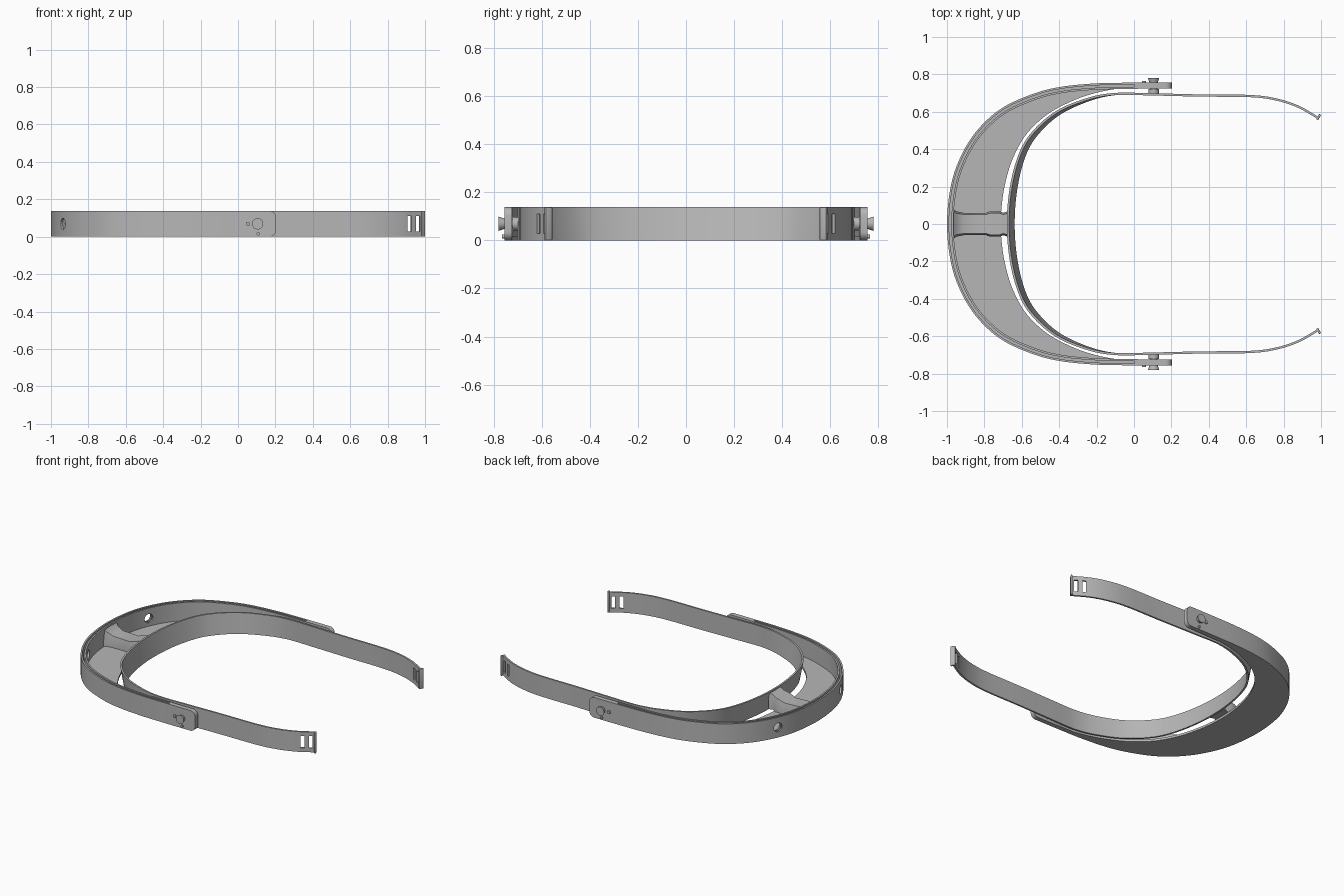
import bpy, bmesh, math
from mathutils import Vector, Matrix

if "Cube" in bpy.data.objects:
    bpy.data.objects.remove(bpy.data.objects["Cube"], do_unlink=True)

H = 0.138          # height of every band
MID = H / 2

grey = bpy.data.materials.new("plain_grey")
grey.use_nodes = True
grey.diffuse_color = (0.47, 0.47, 0.47, 1)
grey.node_tree.nodes["Principled BSDF"].inputs["Base Color"].default_value = (0.47, 0.47, 0.47, 1)


def finish(name, bm, bevel=0.0):
    """Turn a bmesh into a shaded object."""
    bmesh.ops.recalc_face_normals(bm, faces=bm.faces)
    mesh = bpy.data.meshes.new(name)
    bm.to_mesh(mesh)
    bm.free()
    mesh.materials.append(grey)
    obj = bpy.data.objects.new(name, mesh)
    bpy.context.collection.objects.link(obj)
    activate(obj)
    if bevel:
        mod = obj.modifiers.new("bevel", 'BEVEL')
        mod.width, mod.segments, mod.limit_method = bevel, 3, 'ANGLE'
        bpy.ops.object.modifier_apply(modifier="bevel")
    bpy.ops.object.shade_smooth_by_angle(angle=math.radians(35))
    return obj


def activate(obj):
    bpy.ops.object.select_all(action='DESELECT')
    obj.select_set(True)
    bpy.context.view_layer.objects.active = obj


def curve(points, steps=8):
    """Smooth curve through half of a path, mirrored across y = 0."""
    pts = [Vector(p) for p in points]
    pts += [Vector((p.x, -p.y)) for p in reversed(pts[:-1])]
    ext = [2 * pts[0] - pts[1]] + pts + [2 * pts[-1] - pts[-2]]
    out = []
    for a, b, c, d in zip(ext, ext[1:], ext[2:], ext[3:]):
        for i in range(steps):
            t = i / steps
            out.append(0.5 * (2 * b + (c - a) * t + (2 * a - 5 * b + 4 * c - d) * t ** 2
                              + (3 * b - a - 3 * c + d) * t ** 3))
    return out + [pts[-1]]


def loft(name, rings, bevel=0.0):
    """Join closed cross-sections and cap both ends."""
    bm = bmesh.new()
    loops = [[bm.verts.new(co) for co in ring] for ring in rings]
    n = len(loops[0])
    for r, s in zip(loops, loops[1:]):
        for i in range(n):
            j = (i + 1) % n
            bm.faces.new((r[i], r[j], s[j], s[i]))
    bm.faces.new(loops[0])
    bm.faces.new(loops[-1])
    return finish(name, bm, bevel)


def sweep(name, path, section, lean=lambda p, z: 0.0):
    """Sweep an (inward offset, height) section along a path."""
    rings = []
    for i, p in enumerate(path):
        t = (path[min(i + 1, len(path) - 1)] - path[max(i - 1, 0)]).normalized()
        inward = Vector((-t.y, t.x))
        rings.append([(*(p + inward * (o + lean(p, z))), z) for o, z in section])
    return loft(name, rings)


def box(name, centre, size, angle=0.0, bevel=0.0):
    bm = bmesh.new()
    m = Matrix.Translation(centre) @ Matrix.Rotation(angle, 4, 'Z') @ Matrix.Diagonal((*size, 1))
    bmesh.ops.create_cube(bm, size=1, matrix=m)
    return finish(name, bm, bevel)


def cylinder(name, centre, r1, r2, depth, angle=0.0):
    """Cylinder lying along y, turned about z."""
    bm = bmesh.new()
    m = (Matrix.Translation(centre) @ Matrix.Rotation(angle, 4, 'Z')
         @ Matrix.Rotation(-math.pi / 2, 4, 'X'))
    bmesh.ops.create_cone(bm, cap_ends=True, segments=32, radius1=r1, radius2=r2,
                          depth=depth, matrix=m)
    return finish(name, bm)


def cut(target, cutter):
    activate(target)
    mod = target.modifiers.new("cut", 'BOOLEAN')
    mod.operation, mod.solver, mod.object = 'DIFFERENCE', 'EXACT', cutter
    bpy.ops.object.modifier_apply(modifier="cut")
    bpy.data.objects.remove(cutter, do_unlink=True)


# Outer band: double wall with an open groove along the top
outer_half = [(0.02, .756), (-.2, .752), (-.4, .732), (-.55, .692), (-.71, .617),
              (-.835, .505), (-.922, .37), (-.978, .21), (-1, 0)]
groove = [(0, 0), (.034, 0), (.034, H), (.023, H), (.023, .015), (.011, .015), (.011, H), (0, H)]
outer_band = sweep("outer_band", curve(outer_half), groove)

# Inner band with straps, its lower edge leaning inward at the middle
inner_half = [(.985, .574), (.88, .633), (.76, .672), (.62, .69), (.35, .693), (.1, .699),
              (-.1, .701), (-.25, .674), (-.42, .602), (-.55, .487), (-.62, .365),
              (-.665, .19), (-.68, 0)]


def lean(p, z):
    return 0.03 * max(0.0, (-p.x - 0.1) / 0.58) * (1 - z / H)


inner_band = sweep("inner_band", curve(inner_half),
                   [(0, 0), (.012, 0), (.012, H), (0, H)], lean)

# Crescent floor between the bands
rim = [(-.1, .742), (-.25, .735), (-.4, .715), (-.54, .68), (-.695, .607),
       (-.82, .497), (-.905, .366), (-.962, .208), (-.984, 0)]
edge = [(-.1, .722), (-.2, .702), (-.32, .662), (-.46, .588), (-.575, .48),
        (-.65, .345), (-.69, .21), (-.708, .09), (-.712, 0)]
loft("crescent_floor", [[(*a, 0), (*b, 0), (*b, .015), (*a, .015)]
                        for a, b in zip(curve(rim), curve(edge))])

# Saddle bridge joining the two bands: x, half width, bottom, top
saddle = [(-.97, .085, 0, .130), (-.95, .068, 0, .108), (-.91, .06, 0, .09),
          (-.79, .06, 0, .085), (-.77, .068, .005, .093), (-.72, .068, .015, .108),
          (-.70, .06, .02, .116), (-.672, .068, .02, .128)]
loft("bridge", [[(x, -w, b), (x, w, b), (x, w, (b + t) / 2), (x, w * .85, t),
                 (x, -w * .85, t), (x, -w, (b + t) / 2)] for x, w, b, t in saddle])

for side, s in (("left", -1), ("right", 1)):
    # Rounded end tab of the outer band
    bm = bmesh.new()
    corners = [(0, 0)]
    r = .035
    for cz, start in ((r, -90), (H - r, 0)):
        for k in range(7):
            a = math.radians(start + 15 * k)
            corners.append((.203 - r + r * math.cos(a), cz + r * math.sin(a)))
    corners.append((0, H))
    face = bm.faces.new([bm.verts.new((x, s * .756, z)) for x, z in corners])
    moved = bmesh.ops.extrude_face_region(bm, geom=[face])["geom"]
    bmesh.ops.translate(bm, vec=(0, -s * .032, 0),
                        verts=[v for v in moved if isinstance(v, bmesh.types.BMVert)])
    finish(side + "_end_tab", bm)

    # Pivot pin: shaft, collar, head and two small nubs
    cylinder(side + "_pin_shaft", (.105, s * .735, MID), .02, .02, .08)
    cylinder(side + "_pin_collar", (.105, s * .71, MID), .028, .028, .024)
    cylinder(side + "_pin_head", (.105, s * .768, MID),
             *((.022, .03) if s > 0 else (.03, .022)), .024)
    cylinder(side + "_side_nub", (.053, s * .758, MID), .011, .011, .014)
    cylinder(side + "_lower_nub", (.108, s * .758, .016), .009, .009, .014)

    # Strap tip with two slots
    tilt = -s * math.radians(30)
    box(side + "_strap_tip", (.987, s * .572, MID), (.012, .032, H), tilt, .003)
    for x, y in ((.917, .612), (.962, .587)):
        cut(inner_band, box("slot_cutter", (x, s * y, MID), (.024, .09, .082), tilt))

    # Round hole through both walls of the outer band
    cut(outer_band, cylinder("hole_cutter", (-.925, s * .335, MID), .03, .03, .12,
                             s * math.radians(67)))

for obj in (inner_band, outer_band):
    activate(obj)
    bpy.ops.object.shade_smooth_by_angle(angle=math.radians(35))
